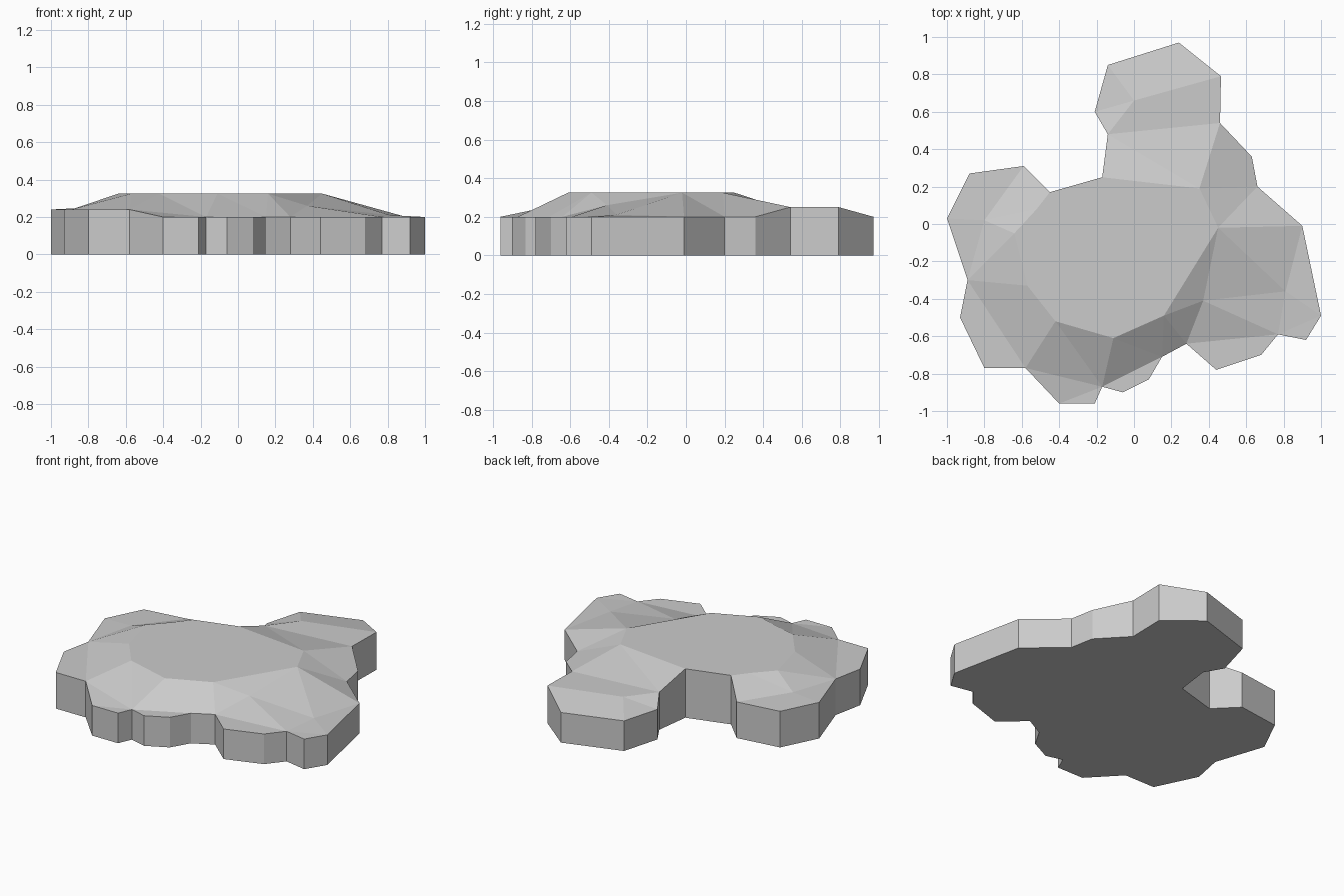
import bpy
import bmesh
from mathutils import Vector
from mathutils.geometry import delaunay_2d_cdt

# Remove the default cube
default_cube = bpy.data.objects.get("Cube")
if default_cube:
    bpy.data.objects.remove(default_cube, do_unlink=True)

# Heights of the main levels
PLATEAU = 0.325
BACK_LEDGE = 0.25
SIDE_LEDGE = 0.24
LOW_LEDGE = 0.2


def at_height(z, *points):
    """Put a run of plan points on one level."""
    return [Vector((x, y, z)) for x, y in points]


# Rim of the slab, running clockwise from its right-hand lobe
rim = (
    at_height(SIDE_LEDGE, (-1, .03), (-.88, .27), (-.59, .31))
    + at_height(PLATEAU, (-.45, .17), (-.17, .25))
    + at_height(BACK_LEDGE, (-.14, .48))
    + at_height(LOW_LEDGE, (-.21, .6), (-.14, .85), (.24, .97))
    + at_height(BACK_LEDGE, (.465, .79), (.46, .54))
    + at_height(LOW_LEDGE, (.63, .36), (.66, .2), (.9, -.01), (1, -.49),
                (.92, -.62), (.77, -.59), (.68, -.7), (.44, -.78),
                (.28, -.64), (.15, -.71), (.08, -.83), (-.06, -.9),
                (-.17, -.87), (-.21, -.96), (-.4, -.96))
    + at_height(SIDE_LEDGE, (-.58, -.77), (-.8, -.77), (-.93, -.5), (-.89, -.3))
)

# Edge of the flat plateau, clockwise from its back right
crest = at_height(PLATEAU, (.35, .19), (.45, -.02), (.16, -.49), (-.11, -.61),
                  (-.42, -.52), (-.57, -.33), (-.64, -.05), (-.52, .08))

# Single corners on the slopes
back_knob, front_shoulder, left_step, right_step = [
    Vector(p) for p in ((0, .66, .25), (.37, -.41, .26),
                        (.81, -.36, .21), (-.8, .02, .25))]

points = rim + crest + [back_knob, front_shoulder, left_step, right_step]


def nearest(x, y):
    """Index of the corner closest to a plan position."""
    target = Vector((x, y))
    return min(range(len(points)), key=lambda i: (points[i].xy - target).length)


def ridge(*path):
    """Edges joining a path of corners."""
    ids = [nearest(x, y) for x, y in path]
    return list(zip(ids, ids[1:]))


count = len(rim)
edges = [(i, (i + 1) % count) for i in range(count)]

# Plateau boundary and the creases running out from it
edges += [(count + i, count + i + 1) for i in range(len(crest) - 1)]
edges += ridge((-.17, .25), (.35, .19), (.46, .54), (-.14, .48))
edges += ridge((-.21, .6), (0, .66), (.465, .79))
edges += ridge((-.14, .48), (0, .66))
edges += ridge((.35, .19), (.66, .2), (.45, -.02), (.9, -.01), (.81, -.36), (.77, -.59))
edges += ridge((.45, -.02), (.37, -.41), (.81, -.36))
edges += ridge((.16, -.49), (.37, -.41), (.28, -.64), (.16, -.49))
edges += ridge((.77, -.59), (.28, -.64))
edges += ridge((-.11, -.61), (-.17, -.87), (.15, -.71))
edges += ridge((-.17, -.87), (-.58, -.77), (-.42, -.52))
edges += ridge((-.58, -.77), (-.89, -.3), (-.57, -.33))
edges += ridge((-.89, -.3), (-.8, .02), (-.64, -.05))
edges += ridge((-.8, .02), (-.59, .31), (-.52, .08), (-.45, .17))

# Fill the faceted top inside the rim
flat, _, faces, sources, _, _ = delaunay_2d_cdt(
    [p.xy for p in points], edges, [], 1, 1e-5)

bm = bmesh.new()
verts = []
for position, source in zip(flat, sources):
    z = points[source[0]].z if source else points[nearest(*position)].z
    verts.append(bm.verts.new((position.x, position.y, z)))
for face in faces:
    bm.faces.new([verts[i] for i in face])

# Drop the rim to the ground for the upright sides and close the base
border = [e for e in bm.edges if e.is_boundary]
skirt = bmesh.ops.extrude_edge_only(bm, edges=border)["geom"]
for item in skirt:
    if isinstance(item, bmesh.types.BMVert):
        item.co.z = 0
bmesh.ops.contextual_create(
    bm, geom=[e for e in skirt if isinstance(e, bmesh.types.BMEdge) and e.is_boundary])

# Merge facets that lie in one plane
bmesh.ops.dissolve_limit(bm, angle_limit=0.02, verts=bm.verts, edges=bm.edges)
bmesh.ops.recalc_face_normals(bm, faces=bm.faces)

mesh = bpy.data.meshes.new("rock_slab")
bm.to_mesh(mesh)
bm.free()
slab = bpy.data.objects.new("rock_slab", mesh)
bpy.context.collection.objects.link(slab)

# Plain stone colour
stone = bpy.data.materials.new("stone_grey")
stone.use_nodes = True
colour = (0.6, 0.6, 0.6, 1)
stone.diffuse_color = colour
stone.node_tree.nodes["Principled BSDF"].inputs["Base Color"].default_value = colour
mesh.materials.append(stone)
